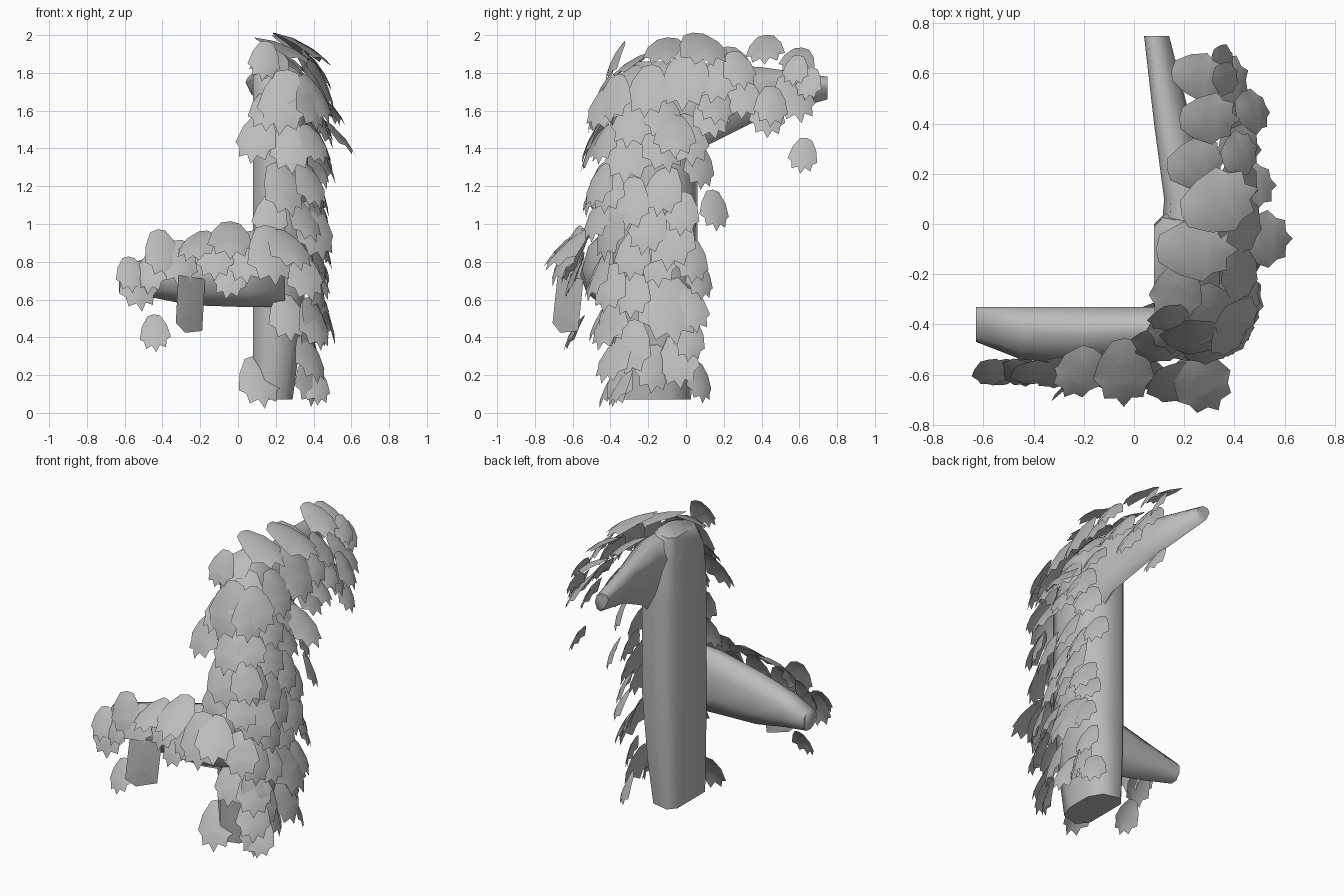
import bpy
import random
from math import sin, cos, radians
from mathutils import Vector

random.seed(4)
if "Cube" in bpy.data.objects:
    bpy.data.objects.remove(bpy.data.objects["Cube"])

grey = bpy.data.materials.new("plain_grey")
grey.use_nodes = True
grey.diffuse_color = (0.5, 0.5, 0.5, 1)
grey.node_tree.nodes["Principled BSDF"].inputs["Base Color"].default_value = (0.5, 0.5, 0.5, 1)


def make_object(name, verts, faces, angle):
    mesh = bpy.data.meshes.new(name)
    mesh.from_pydata(verts, [], faces)
    mesh.materials.append(grey)
    obj = bpy.data.objects.new(name, mesh)
    bpy.context.collection.objects.link(obj)
    bpy.ops.object.select_all(action="DESELECT")
    obj.select_set(True)
    bpy.context.view_layer.objects.active = obj
    bpy.ops.object.shade_smooth_by_angle(angle=radians(angle))


def loft(name, rings):
    """Skin a row of equal rings and cap both ends."""
    n = len(rings[0])
    verts = [p for ring in rings for p in ring]
    faces = [tuple(range(n))[::-1], tuple(range(len(verts) - n, len(verts)))]
    for r in range(len(rings) - 1):
        for i in range(n):
            j = (i + 1) % n
            faces.append((r * n + i, r * n + j, (r + 1) * n + j, (r + 1) * n + i))
    make_object(name, verts, faces, 75)
    # consistent outward normals
    bpy.ops.object.mode_set(mode="EDIT")
    bpy.ops.mesh.select_all(action="SELECT")
    bpy.ops.mesh.normals_make_consistent(inside=False)
    bpy.ops.object.mode_set(mode="OBJECT")


def fit(profile, wall, out, low, high):
    """Scale a unit profile between the wall and outer side, low and high."""
    return [(wall + (out - wall) * u, low + (high - low) * v) for u, v in profile]


# Upright trunk, flat towards the wall corner and rounded outside
section = [(.08, -.33), (.08, .0), (.14, .06), (.3, .03), (.37, -.07),
           (.37, -.26), (.32, -.37), (.16, -.41)]
levels = [(.07, .72, .87, -.2), (.35, .85, .95, -.2), (.8, 1, 1, -.2), (1.45, 1, 1, -.2),
          (1.72, .9, .9, -.03), (1.86, .58, .62, -.03)]
loft("trunk", [[(.08 + (x - .08) * sx, mid + (y - mid) * sy, z) for x, y in section]
               for z, sx, sy, mid in levels])

# Low branch running to the right along the front wall
low_profile = [(0, .3), (0, .72), (.2, .97), (.5, 1), (.85, .8), (1, .5), (.85, .2), (.5, 0), (.2, .03)]
loft("low_branch", [[(x, y, z) for y, z in fit(low_profile, *size)]
                    for x, *size in [(.25, -.33, -.46, .56, 1), (.05, -.33, -.55, .56, .96),
                                     (-.25, -.33, -.56, .57, .89), (-.45, -.33, -.54, .61, .83),
                                     (-.63, -.33, -.47, .64, .77)]])

# High branch running back along the side wall, its inner side leaning outwards below
high_profile = [(0, .75), (.12, .97), (.5, 1), (.88, .78), (1, .42), (.85, .08), (.6, 0), (.25, .3)]
loft("high_branch", [[(x, y, z) for x, z in fit(high_profile, *size)]
                     for y, *size in [(-.15, .1, .36, 1.2, 1.85), (.1, .12, .35, 1.41, 1.85),
                                      (.4, .08, .23, 1.56, 1.83), (.75, .04, .14, 1.66, 1.78)]])

# Leaf outline: narrow rounded shoulder, widest below the middle, jagged tip
half_leaf = [(.15, .46), (.29, .2), (.36, -.1), (.26, -.2), (.23, -.38), (.09, -.34)]
leaf_outline = [(0, .5)] + half_leaf + [(0, -.5)] + [(-x, y) for x, y in reversed(half_leaf)]
blade_outline = [(-.33, .5), (.33, .5), (.33, -.42), (-.1, -.5), (-.33, -.35)]


def add_leaf(store, centre, size, azimuth, pitch, outline=leaf_outline, curl=1):
    """Domed leaf facing azimuth; pitch 0 hangs, pitch 90 lies flat."""
    verts, faces = store
    a = radians(azimuth + random.uniform(-16, 16))
    p = radians(pitch + random.uniform(-6, 6))
    roll = radians(random.uniform(-12, 12))
    normal = Vector((cos(a) * cos(p), sin(a) * cos(p), sin(p)))
    hang = Vector((cos(a) * sin(p), sin(a) * sin(p), -cos(p)))
    across = normal.cross(hang)
    down = hang * cos(roll) + across * sin(roll)
    side = normal.cross(down)
    start, n = len(verts), len(outline)
    for u, v in outline + [(0, .2), (0, -.12)]:
        dome = curl * (.1 - u * u - .35 * v * v)
        verts.append(Vector(centre) + size * (side * u - down * v + normal * dome))
    top, low = start + n, start + n + 1
    above = [outline[i][1] + outline[(i + 1) % n][1] > 0 for i in range(n)]
    for i in range(n):
        j = (i + 1) % n
        faces.append((start + j, start + i, top if above[i] else low))
        # bridge the two hubs where the sides meet
        if above[i] != above[j]:
            hubs = (top, low) if above[j] else (low, top)
            faces.append((start + j,) + hubs)


# Leaves on the side: y, z, size
side_leaves = [
    (0, 1.76, .38), (-.2, 1.7, .32), (.28, 1.81, .26), (.58, 1.81, .2), (.65, 1.74, .2),
    (.57, 1.66, .32), (.43, 1.57, .27), (.13, 1.56, .28), (.01, 1.44, .32), (-.28, 1.53, .32),
    (-.38, 1.66, .3), (-.3, 1.36, .36), (-.13, 1.4, .32), (-.12, 1.56, .3), (.07, 1.3, .26),
    (-.12, 1.17, .3), (.15, 1.07, .24), (-.3, 1.1, .32), (-.41, 1.18, .27), (-.02, 1.05, .26),
    (-.08, .92, .38), (.03, .8, .27), (-.4, .96, .34), (-.28, .83, .28), (-.2, .97, .3),
    (-.1, .56, .46), (.07, .7, .24), (.03, .54, .27), (-.28, .62, .28), (-.4, .66, .28),
    (-.29, .34, .32), (-.17, .23, .28), (-.04, .27, .31), (.02, .38, .24), (.07, .16, .24),
    (-.35, .16, .27), (.62, 1.36, .22), (-.39, .48, .28), (-.15, .8, .3), (.3, 1.66, .28),
    (.17, 1.76, .3), (-.43, 1.42, .25)]
side_store = ([], [])
for y, z, size in side_leaves:
    x = (.42 if z > .4 else .38) - max(0, -.3 - y) * .15 - max(0, y - .3) * .2
    if y < -.2:
        turn = (y + .2) * 200
    else:
        turn = max(0, y + .08) * 180 if z < 1.35 else 0
    add_leaf(side_store, (x, y, z), size, turn, 32 if z > 1.3 else 20)
make_object("side_leaves", *side_store, 60)

# Leaves on the front of the trunk: x, z, size
front_leaves = [
    (.14, 1.86, .24), (.24, 1.64, .38), (.1, 1.45, .31), (.28, 1.4, .32), (.24, 1.18, .32),
    (.38, 1.2, .28), (.17, 1.03, .27), (.35, 1.02, .28), (.35, .72, .3), (.26, .5, .29),
    (.4, .46, .3), (.38, .28, .3), (.11, .16, .32), (.41, .14, .24), (.38, 1.62, .3)]
front_store = ([], [])
for x, z, size in front_leaves:
    y = -.48 + max(0, x - .3) * .3 + max(0, z - 1.55) * .35 + max(0, .7 - z) * .18
    add_leaf(front_store, (x, y, z), size, -90 + max(0, x - .2) * 200, 24)
make_object("front_leaves", *front_store, 60)

# Leaves along the low branch: x, z, size
branch_leaves = [
    (.17, .83, .36), (-.04, .91, .34), (-.22, .88, .28), (-.4, .84, .28), (-.57, .73, .22),
    (-.53, .67, .29), (-.44, .42, .23), (-.04, .71, .25), (.27, .86, .34), (-.31, .79, .28),
    (-.12, .82, .28), (.04, .8, .28), (-.46, .74, .25)]
branch_store = ([], [])
for x, z, size in branch_leaves:
    y = -.63 if x > .1 else -.59
    add_leaf(branch_store, (x, y, z), size, -90 + max(0, x) * 170, 48 if z > .85 else 24)
add_leaf(branch_store, (-.25, -.63, .57), .3, -55, 4, blade_outline, .2)
make_object("branch_leaves", *branch_store, 60)

# Leaves lying over the crown: x, y, z, size, azimuth, pitch
crown_leaves = [
    (.26, .59, 1.86, .27, 0, 52), (.3, .42, 1.92, .29, 0, 55), (.25, .24, 1.85, .3, 0, 55),
    (.34, .09, 1.92, .37, 0, 66), (.25, -.1, 1.91, .36, 0, 68), (.17, -.28, 1.84, .3, -90, 55),
    (.47, .45, 1.62, .26, 0, 35), (.52, -.06, 1.46, .32, 0, 45), (.47, .16, 1.62, .28, 0, 40),
    (.16, -.42, 1.6, .3, -90, 40), (.3, -.36, 1.72, .34, -60, 45)]
crown_store = ([], [])
for x, y, z, size, azimuth, pitch in crown_leaves:
    add_leaf(crown_store, (x, y, z), size, azimuth, pitch)
make_object("crown_leaves", *crown_store, 60)
